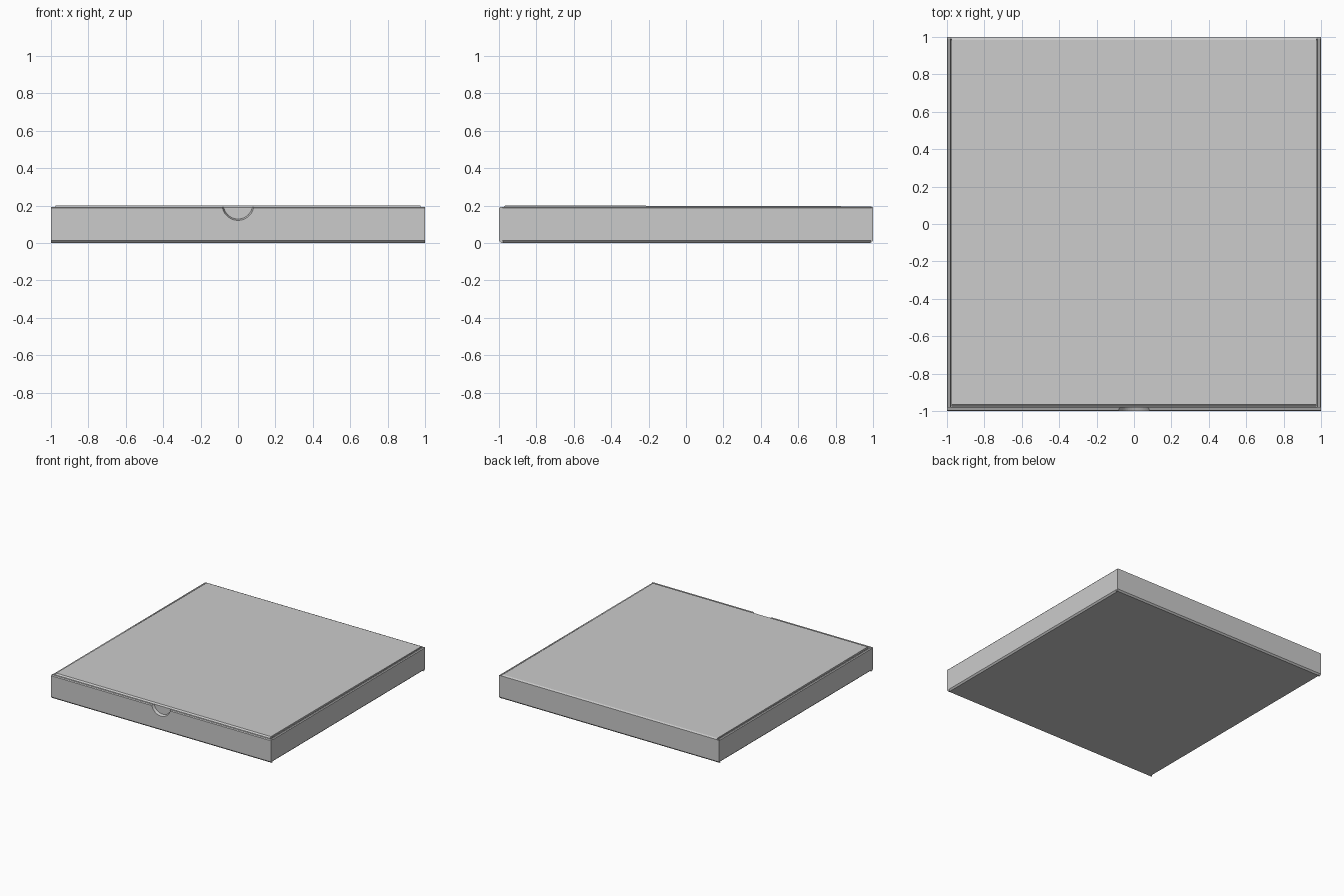
import bpy, bmesh, math

if "Cube" in bpy.data.objects:
    bpy.data.objects.remove(bpy.data.objects["Cube"])


def prism(name, profile, axis, start, end):
    """Extrude a closed profile: (y, z) along x, or (x, z) along y."""
    bm = bmesh.new()

    def place(t):
        return [bm.verts.new((t, a, b) if axis == 'x' else (a, t, b)) for a, b in profile]

    lo, hi = place(start), place(end)
    n = len(profile)
    bm.faces.new(lo)
    bm.faces.new(hi[::-1])
    for i in range(n):
        j = (i + 1) % n
        bm.faces.new((lo[i], hi[i], hi[j], lo[j]))
    bmesh.ops.recalc_face_normals(bm, faces=bm.faces[:])
    mesh = bpy.data.meshes.new(name)
    bm.to_mesh(mesh)
    bm.free()
    ob = bpy.data.objects.new(name, mesh)
    bpy.context.collection.objects.link(ob)
    return ob


def mirror_x(ob):
    ob.modifiers.new("mirror", 'MIRROR').use_axis[0] = True


# Folded wall section: d = distance from the box centre
WALL = [(0.978, 0.0), (0.988, 0.0), (1.0, 0.012), (1.0, 0.186),
        (0.994, 0.193), (0.984, 0.193), (0.978, 0.186)]

# Tray floor
prism("tray_floor", [(-0.985, 0), (0.985, 0), (0.985, 0.01), (-0.985, 0.01)], 'x', -0.985, 0.985)

# Side walls
side = prism("side_wall", WALL, 'y', -0.98, 0.99)
mirror_x(side)

# Front wall with a tapered thumb notch
front = prism("front_wall", [(-d, z) for d, z in WALL], 'x', -0.999, 0.999)
bpy.ops.mesh.primitive_cone_add(vertices=48, radius1=0.09, radius2=0.073, depth=0.05,
                                location=(0, -0.989, 0.206), rotation=(-math.pi / 2, 0, 0))
cutter = bpy.context.object
cutter.name = "notch_cutter"
cutter.hide_render = True
cut = front.modifiers.new("notch", 'BOOLEAN')
cut.operation = 'DIFFERENCE'
cut.solver = 'EXACT'
cut.object = cutter
bpy.context.view_layer.objects.active = front
bpy.ops.object.modifier_apply(modifier=cut.name)
bpy.data.objects.remove(cutter, do_unlink=True)

# Back wall, single sheet
prism("back_wall", [(0.99, 0.012), (0.98, 0.0), (0.988, 0.0), (1.0, 0.012), (1.0, 0.19), (0.99, 0.188)],
      'x', -0.999, 0.999)

# Lid panel with its tucked front flap, sloping slightly to the back hinge
prism("lid", [(-0.976, 0.015), (-0.976, 0.19), (-0.966, 0.201), (0.985, 0.196), (1.0, 0.19),
              (0.99, 0.186), (-0.96, 0.191), (-0.966, 0.187), (-0.966, 0.015)], 'x', -0.976, 0.976)

# Lid side flaps tucked inside the tray
flap = prism("lid_side_flap", [(0.966, 0.015), (0.976, 0.015), (0.976, 0.19), (0.966, 0.19)],
             'y', -0.96, 0.97)
mirror_x(flap)
